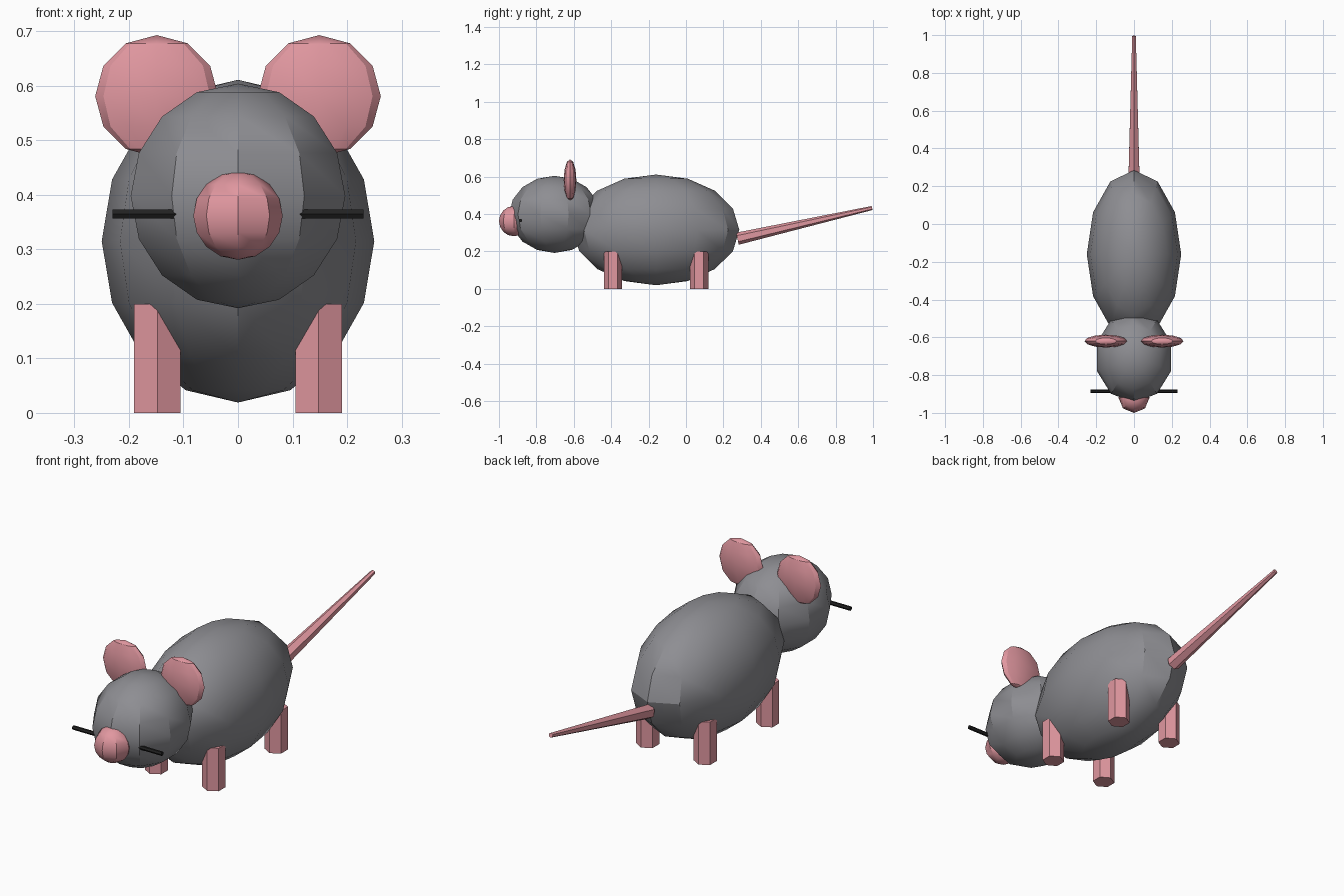
import bpy
import math
from mathutils import Vector

cube = bpy.data.objects.get("Cube")
if cube:
    bpy.data.objects.remove(cube, do_unlink=True)


def material(name, rgb):
    mat = bpy.data.materials.new(name)
    mat.use_nodes = True
    mat.diffuse_color = (*rgb, 1)
    mat.node_tree.nodes["Principled BSDF"].inputs["Base Color"].default_value = (*rgb, 1)
    return mat


grey = material("fur grey", (0.27, 0.27, 0.29))
pink = material("skin pink", (0.75, 0.31, 0.35))
black = material("whisker black", (0.015, 0.015, 0.015))


def finish(name, mat):
    """Name, colour and shade the active object."""
    ob = bpy.context.object
    ob.name = ob.data.name = name
    ob.data.materials.append(mat)
    bpy.ops.object.transform_apply(location=False, rotation=True, scale=True)
    bpy.ops.object.shade_smooth_by_angle(angle=math.radians(30))
    return ob


def ellipsoid(name, mat, centre, radii, segments, rings):
    bpy.ops.mesh.primitive_uv_sphere_add(segments=segments, ring_count=rings,
                                         radius=1, location=centre)
    bpy.context.object.scale = radii
    return finish(name, mat)


def rod(name, mat, start, end, r1, r2, sides=6):
    """Straight, optionally tapered rod between two points."""
    a, b = Vector(start), Vector(end)
    bpy.ops.mesh.primitive_cone_add(vertices=sides, radius1=r1, radius2=r2,
                                    depth=(b - a).length, location=(a + b) / 2)
    bpy.context.object.rotation_euler = Vector((0, 0, 1)).rotation_difference(b - a).to_euler()
    return finish(name, mat)


# Body, head and nose
ellipsoid("body", grey, (0, -0.16, 0.315), (0.25, 0.445, 0.296), 12, 8)
ellipsoid("head", grey, (0, -0.703, 0.398), (0.207, 0.242, 0.206), 10, 8)
ellipsoid("nose", pink, (0, -0.92, 0.362), (0.082, 0.08, 0.081), 8, 8)

# Tapered tail
rod("tail", pink, (0, 0.275, 0.268), (0, 0.995, 0.432), 0.033, 0.011)

# Paired parts
for side, s in (("left", 1), ("right", -1)):
    ellipsoid(f"{side}_ear", pink, (s * 0.149, -0.62, 0.581), (0.113, 0.034, 0.112), 12, 6)
    for end, y in (("front", -0.39), ("back", 0.07)):
        rod(f"{end}_{side}_leg", pink, (s * 0.148, y, 0), (s * 0.148, y, 0.2), 0.049, 0.049)
    rod(f"{side}_whisker", black, (s * 0.05, -0.885, 0.365), (s * 0.23, -0.885, 0.365),
        0.0095, 0.0095)
